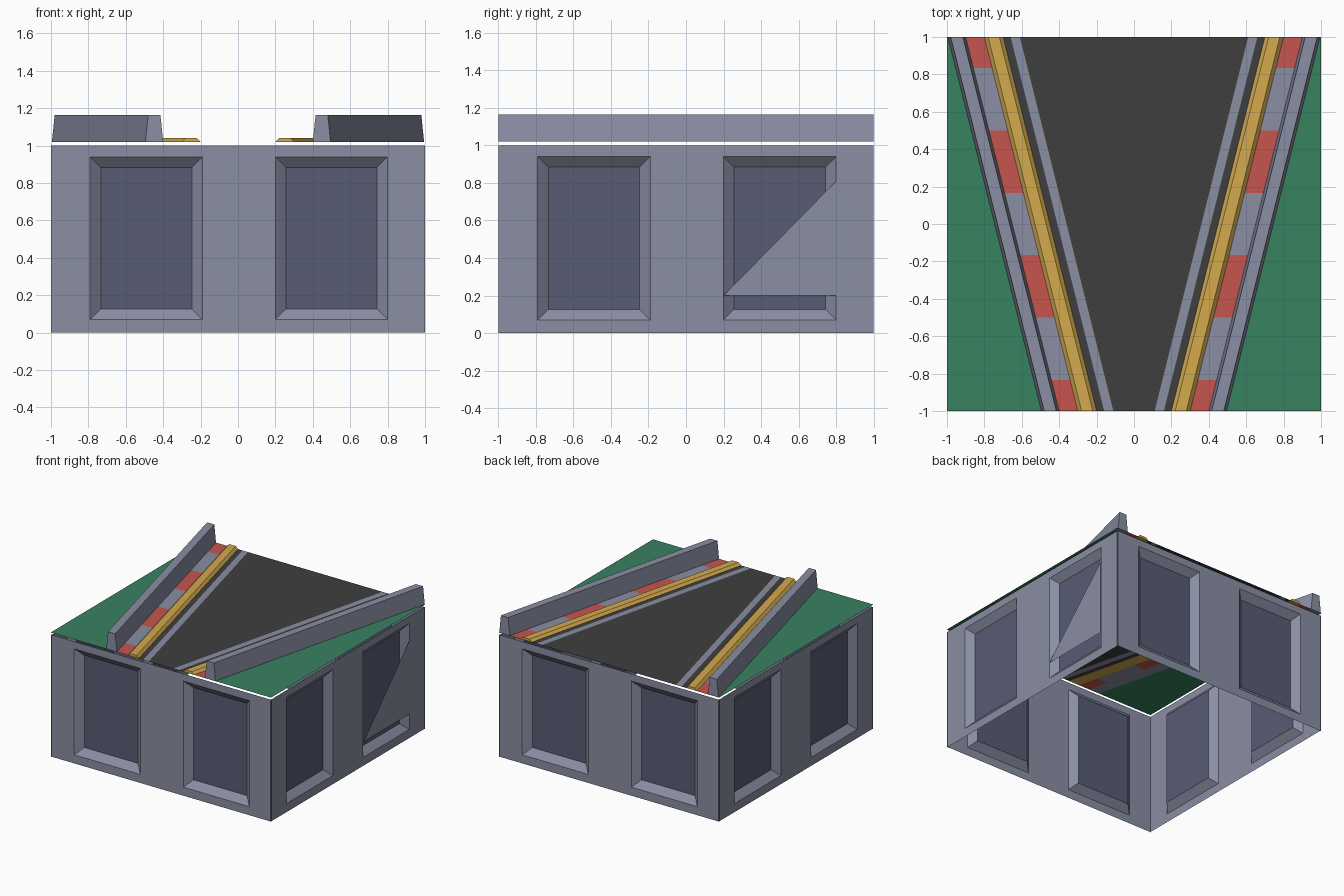
import bpy, bmesh, math
from mathutils import Matrix

if "Cube" in bpy.data.objects:
    bpy.data.objects.remove(bpy.data.objects["Cube"])


def mat(name, rgb):
    m = bpy.data.materials.new(name)
    lin = [((c / 255 + 0.055) / 1.055) ** 2.4 for c in rgb]
    m.diffuse_color = (*lin, 1)
    m.use_nodes = True
    m.node_tree.nodes["Principled BSDF"].inputs["Base Color"].default_value = m.diffuse_color
    return m


GREY = mat("grey", (138, 142, 163))
DARK = mat("dark slate", (88, 92, 116))
RED = mat("red", (198, 85, 80))
YELLOW = mat("yellow", (212, 170, 78))
GREEN = mat("green", (56, 130, 96))
ROAD = mat("asphalt", (62, 62, 62))
TOP = 1.02      # height of the track surface
TAPER = 0.25    # sideways drift of the track edges per unit of y


def make(name, bm, mats, smooth=0):
    me = bpy.data.meshes.new(name)
    bm.to_mesh(me)
    bm.free()
    ob = bpy.data.objects.new(name, me)
    bpy.context.collection.objects.link(ob)
    for m in mats:
        me.materials.append(m)
    if smooth:
        bpy.ops.object.select_all(action='DESELECT')
        ob.select_set(True)
        bpy.context.view_layer.objects.active = ob
        bpy.ops.object.shade_smooth_by_angle(angle=math.radians(smooth))
    return ob


def edge(s, u, y):
    return s * (u + TAPER * (y + 1))


def sheet(name, pts, m):
    bm = bmesh.new()
    f = bm.faces.new([bm.verts.new((x, y, TOP)) for x, y in pts])
    f.normal_update()
    if f.normal.z < 0:
        f.normal_flip()
    make(name, bm, [m])


def strip(name, s, u0, u1, y0, y1, m):
    sheet(name, [(edge(s, u0, y0), y0), (edge(s, u1, y0), y0),
                 (edge(s, u1, y1), y1), (edge(s, u0, y1), y1)], m)


def rail(name, s, profile, m):
    # (u, z) cross-section swept along the tapering track edge
    bm = bmesh.new()
    a, b = [[bm.verts.new((edge(s, u, y), y, z)) for u, z in profile] for y in (-1, 1)]
    n = len(profile)
    bm.faces.new(a)
    bm.faces.new(b[::-1])
    for i in range(n):
        j = (i + 1) % n
        bm.faces.new((a[i], b[i], b[j], a[j]))
    bmesh.ops.recalc_face_normals(bm, faces=bm.faces)
    make(name, bm, [m], 30)


# Side walls: a sheet with two recessed dark panels each
xs = [-1, -0.79, -0.19, 0.2, 0.8, 1]
zs = [0, 0.07, 0.94, 1]
for k, side in enumerate(("front", "right", "back", "left")):
    bm = bmesh.new()
    grid = [[bm.verts.new((x, -0.995, z)) for x in xs] for z in zs]
    panels = []
    for r in range(3):
        for c in range(5):
            f = bm.faces.new((grid[r][c], grid[r][c + 1], grid[r + 1][c + 1], grid[r + 1][c]))
            if r == 1 and c in (1, 3):
                panels.append(f)
    bm.normal_update()
    bmesh.ops.inset_individual(bm, faces=panels, thickness=0.08, depth=-0.05)
    for f in panels:
        f.material_index = 1
    bmesh.ops.rotate(bm, verts=bm.verts, cent=(0, 0, 0),
                     matrix=Matrix.Rotation(k * math.pi / 2, 3, 'Z'))
    make(side + "_wall", bm, [GREY, DARK])

# Triangular plate covering part of one right-hand panel
bm = bmesh.new()
bm.faces.new([bm.verts.new((1.0, y, z)) for y, z in ((0.2, 0.2), (0.8, 0.2), (0.8, 0.81))])
make("panel_cover", bm, [GREY])

# Track centre between the two lane lines
sheet("road", [(edge(-1, 0.11, -1), -1), (edge(1, 0.11, -1), -1),
               (edge(1, 0.11, 1), 1), (edge(-1, 0.11, 1), 1)], ROAD)

for s, side in ((-1, "left"), (1, "right")):
    strip(side + "_lane_line", s, 0.11, 0.16, -1, 1, GREY)
    strip(side + "_road_edge", s, 0.16, 0.2, -1, 1, ROAD)
    # Kerb in alternating red and grey blocks
    cuts = [-1] + [-5 / 6 + i / 3 for i in range(6)] + [1]
    for i in range(7):
        strip(f"{side}_kerb_{i}", s, 0.3, 0.4, cuts[i], cuts[i + 1], GREY if i % 2 else RED)
    # Low yellow rail and tall barrier
    rail(side + "_yellow_rail", s,
         [(0.2, TOP), (0.3, TOP), (0.28, 1.04), (0.22, 1.04)], YELLOW)
    rail(side + "_barrier", s,
         [(0.4, TOP), (0.495, TOP), (0.48, 1.165), (0.415, 1.165)], GREY)
    # Grass corner outside the barrier
    sheet(side + "_grass", [(edge(s, 0.495, -1), -1), (s, -1), (s, 1), (edge(s, 0.495, 1), 1)], GREEN)
